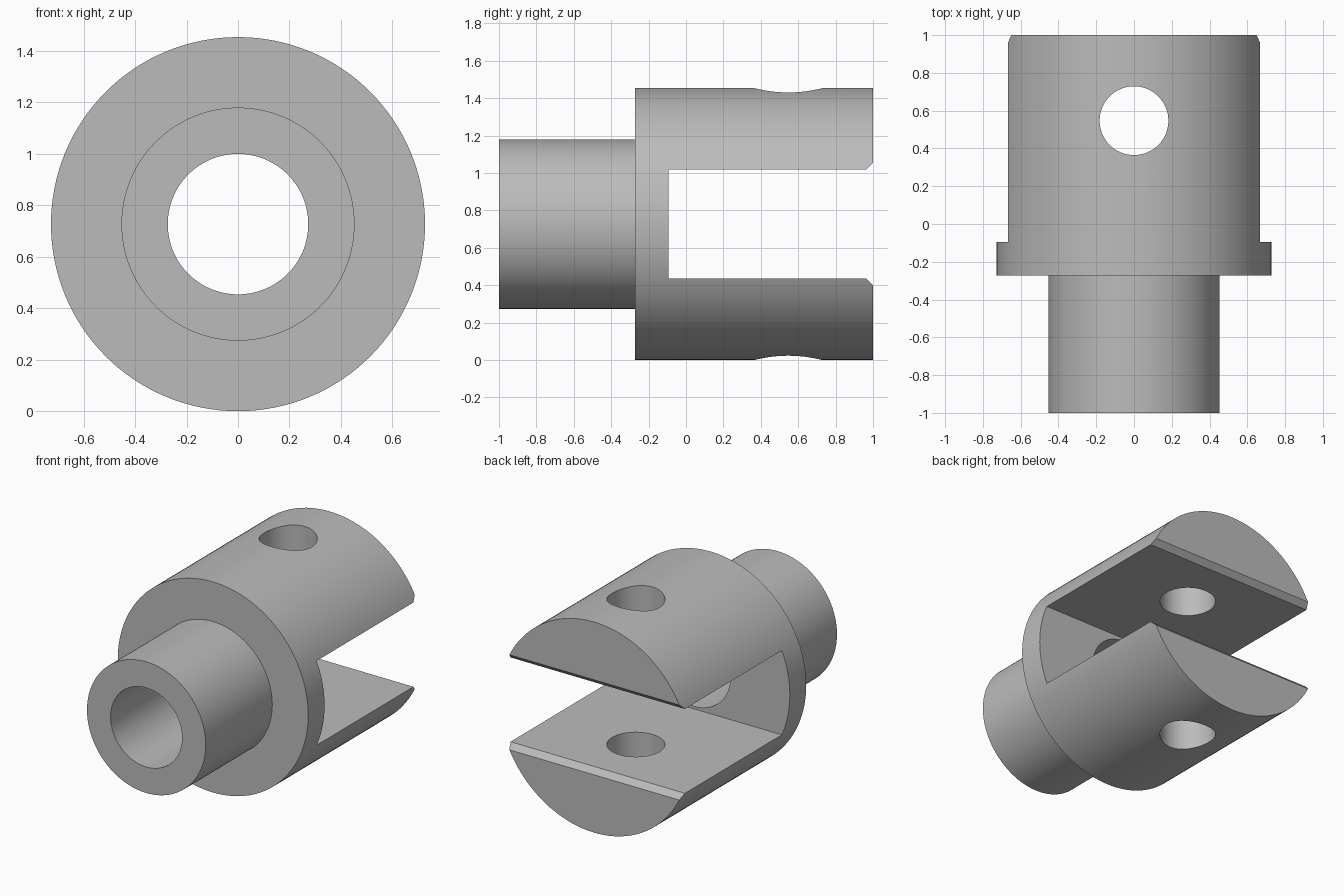
import bpy, bmesh, math
from mathutils import Matrix, Vector

if "Cube" in bpy.data.objects:
    bpy.data.objects.remove(bpy.data.objects["Cube"])

R = 0.727            # outer radius, also the axis height
HALF_SLOT = 0.291
CHAMFER = 0.037
SEGMENTS = 128

steel = bpy.data.materials.new("grey steel")
steel.diffuse_color = (0.5, 0.5, 0.5, 1)
steel.use_nodes = True
steel.node_tree.nodes["Principled BSDF"].inputs["Base Color"].default_value = steel.diffuse_color


def make_object(name, bm):
    bmesh.ops.remove_doubles(bm, verts=bm.verts, dist=1e-5)
    bmesh.ops.recalc_face_normals(bm, faces=bm.faces)
    mesh = bpy.data.meshes.new(name)
    bm.to_mesh(mesh)
    bm.free()
    mesh.materials.append(steel)
    obj = bpy.data.objects.new(name, mesh)
    bpy.context.collection.objects.link(obj)
    return obj


def lathe(name, profile):
    """Revolve (radius, y) points about the lengthwise axis."""
    bm = bmesh.new()
    rings = []
    for r, y in profile:
        rings.append([bm.verts.new((r * math.cos(a), y, R + r * math.sin(a)))
                      for a in (2 * math.pi * i / SEGMENTS for i in range(SEGMENTS))])
    for a, b in zip(rings, rings[1:]):
        for i in range(SEGMENTS):
            j = (i + 1) % SEGMENTS
            bm.faces.new((a[i], a[j], b[j], b[i]))
    bm.faces.new(rings[0])
    bm.faces.new(rings[-1])
    return make_object(name, bm)


def prism(name, outline, half_width):
    """Extrude a (y, z) outline across x."""
    bm = bmesh.new()
    face = bm.faces.new([bm.verts.new((-half_width, y, z)) for y, z in outline])
    ext = bmesh.ops.extrude_face_region(bm, geom=[face])
    moved = [g for g in ext["geom"] if isinstance(g, bmesh.types.BMVert)]
    bmesh.ops.translate(bm, verts=moved, vec=Vector((2 * half_width, 0, 0)))
    return make_object(name, bm)


def cut(target, cutter):
    mod = target.modifiers.new("cut", 'BOOLEAN')
    mod.operation = 'DIFFERENCE'
    mod.solver = 'EXACT'
    mod.object = cutter
    bpy.context.view_layer.objects.active = target
    bpy.ops.object.modifier_apply(modifier=mod.name)
    bpy.data.objects.remove(cutter)


# Clevis body with shank; the blind bore opens into the slot
clevis = lathe("clevis_body", [(0.273, 0.0), (0.273, -1.0), (0.453, -1.0),
                               (0.453, -0.273), (R, -0.273), (R, 1.0)])

# Fork slot with chamfered mouth
h, c = HALF_SLOT, CHAMFER
cut(clevis, prism("slot_cutter", [
    (-0.094, R - h), (1 - c, R - h), (1 + c, R - h - 2 * c),
    (1 + c, R + h + 2 * c), (1 - c, R + h), (-0.094, R + h)], 1.0))

# Cross pin hole through both prongs
bm = bmesh.new()
bmesh.ops.create_cone(bm, cap_ends=True, segments=64, radius1=0.182, radius2=0.182,
                      depth=2.0, matrix=Matrix.Translation((0, 0.547, R)))
cut(clevis, make_object("pin_hole_cutter", bm))

# Smooth round walls, crisp edges
bpy.ops.object.select_all(action='DESELECT')
clevis.select_set(True)
bpy.context.view_layer.objects.active = clevis
bpy.ops.object.shade_smooth_by_angle(angle=math.radians(30))
